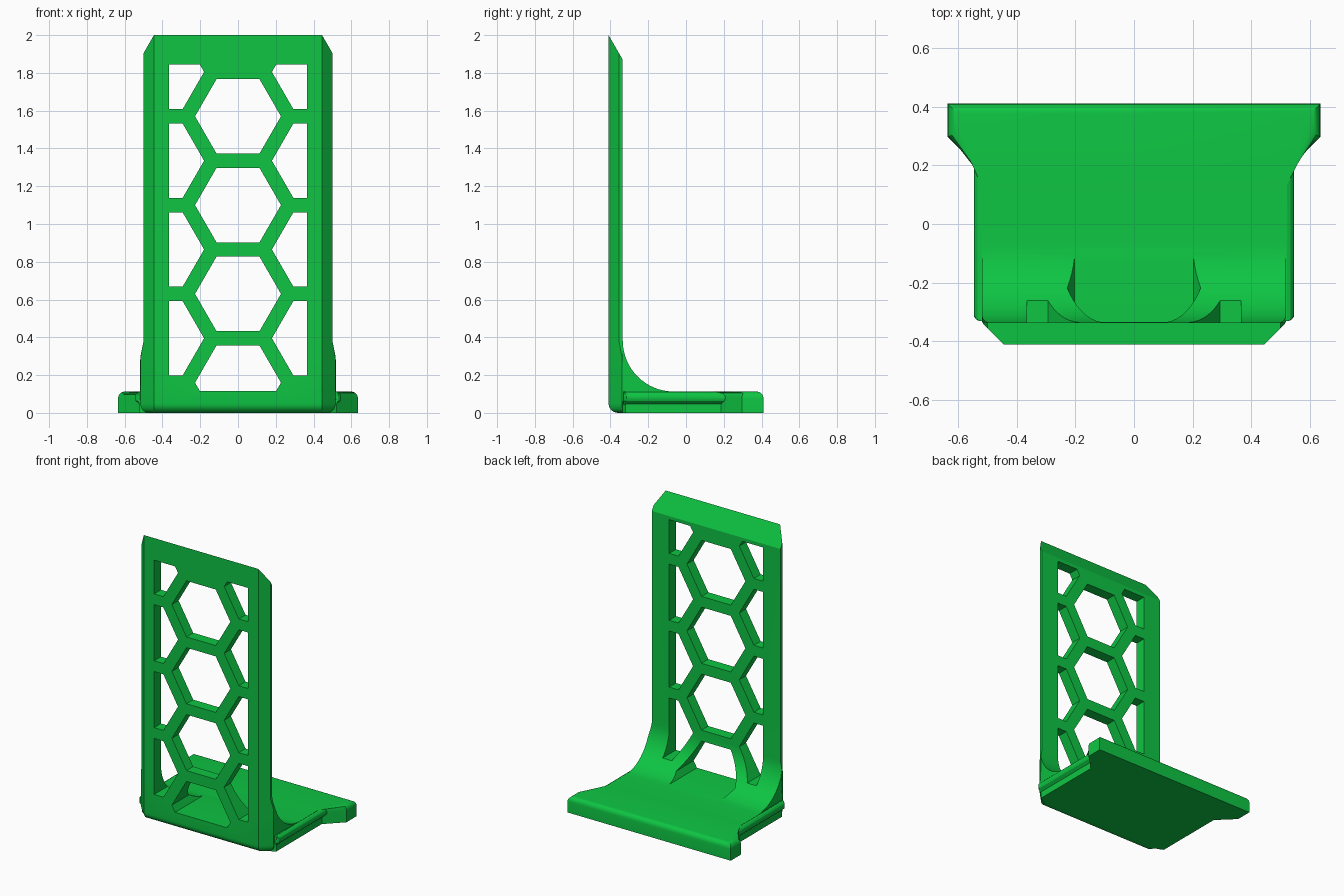
import bpy, bmesh, math

if "Cube" in bpy.data.objects:
    bpy.data.objects.remove(bpy.data.objects["Cube"])

green = bpy.data.materials.new("bright green")
green.diffuse_color = (0.0044, 0.56, 0.056, 1)
green.use_nodes = True
green.node_tree.nodes["Principled BSDF"].inputs["Base Color"].default_value = green.diffuse_color


def finish(bm, name):
    bmesh.ops.recalc_face_normals(bm, faces=bm.faces)
    me = bpy.data.meshes.new(name)
    bm.to_mesh(me)
    bm.free()
    me.materials.append(green)
    ob = bpy.data.objects.new(name, me)
    bpy.context.collection.objects.link(ob)
    return ob


def loft(bm, rings):
    """Skin a list of equal-length closed rings and cap both ends."""
    vs = [[bm.verts.new(p) for p in r] for r in rings]
    n = len(rings[0])
    for a, b in zip(vs, vs[1:]):
        for i in range(n):
            j = (i + 1) % n
            bm.faces.new((a[i], a[j], b[j], b[i]))
    bm.faces.new(vs[0])
    bm.faces.new(vs[-1])


def boolean(ob, other, op):
    mod = ob.modifiers.new(op, 'BOOLEAN')
    mod.operation, mod.object, mod.solver = op, other, 'EXACT'
    bpy.context.view_layer.objects.active = ob
    bpy.ops.object.modifier_apply(modifier=mod.name)
    bpy.data.objects.remove(other)


BACK, FRONT, TOP = -0.335, -0.41, 0.113

# upright panel: chamfered front edges, rounded bottom front edge
levels = []
for i in range(7):
    a = math.pi / 2 * i / 6
    levels.append((0.05 * (1 - math.cos(a)), 0.05 * (1 - math.sin(a)), 0.515))
levels += [(0.3, 0, 0.515), (0.38, 0, 0.5), (2.2, 0, 0.5)]
rings = []
for z, d, w in levels:
    yf = FRONT + d
    w = min(w, 0.445 + BACK - yf - 0.002)
    ys = yf + w - 0.445
    rings.append([(-0.445, yf, z), (0.445, yf, z), (w, ys, z),
                  (w, BACK, z), (-w, BACK, z), (-w, ys, z)])
bm = bmesh.new()
loft(bm, rings)
# slanted top
cut = bmesh.ops.bisect_plane(bm, geom=bm.verts[:] + bm.edges[:] + bm.faces[:],
                             plane_co=(0, FRONT, 2), plane_no=(0, 0.866, 0.5),
                             clear_outer=True)
bmesh.ops.holes_fill(bm, edges=[e for e in bm.edges if e.is_boundary])
bracket = finish(bm, "bracket")

# curved gusset between panel and base
R, cy, cz = 0.27, -0.065, 0.383
prof = [(cy, 0.06), (BACK - 0.001, 0.06)]
for i in range(17):
    a = math.pi / 2 * i / 16
    prof.append((cy - R * math.cos(a), cz - R * math.sin(a)))


def gusset_width(z):
    return 0.518 - 0.018 * min(1, max(0, (z - 0.29) / 0.09))


bm = bmesh.new()
loft(bm, [[(s * gusset_width(z), y, z) for y, z in prof] for s in (-1, 1)])
boolean(bracket, finish(bm, "gusset"), 'UNION')

# honeycomb openings, trimmed to a rectangular window
bm = bmesh.new()
PITCH, HEX = 0.47, 0.2275
centres = [(0, 0.16 + PITCH * i) for i in range(4)]
centres += [(s * 0.407, 0.395 + PITCH * i) for s in (-1, 1) for i in range(4)]
for x, z in centres:
    loft(bm, [[(x + HEX * math.cos(k * math.pi / 3), y,
                z + HEX * math.sin(k * math.pi / 3)) for k in range(6)]
              for y in (-0.6, 0)])
holes = finish(bm, "honeycomb_cutter")
bm = bmesh.new()
loft(bm, [[(-0.365, y, 0.116), (0.365, y, 0.116), (0.365, y, 1.845), (-0.365, y, 1.845)]
          for y in (-0.55, -0.02)])
boolean(holes, finish(bm, "window"), 'INTERSECT')
holes.hide_render = True
boolean(bracket, holes, 'DIFFERENCE')

# base plate with flared rear flange and rounded upper rim
half = [(0.46, -0.345), (0.5, -0.332), (0.522, -0.32), (0.522, 0.185),
        (0.635, 0.297), (0.635, 0.41)]
outline = half + [(-x, y) for x, y in reversed(half)]
bm = bmesh.new()
loft(bm, [[(x, y, z) for x, y in outline] for z in (0, TOP)])
rim = [e for e in bm.edges if all(v.co.z > 0.1 and v.co.y > 0.15 for v in e.verts)]
bmesh.ops.bevel(bm, geom=rim, offset=0.035, segments=5, profile=0.5, affect='EDGES')
boolean(bracket, finish(bm, "base_plate"), 'UNION')

# rounded side rails
rail = [(0.49, 0.112), (0.52, 0.112), (0.533, 0.108), (0.542, 0.099),
        (0.546, 0.087), (0.546, 0.075), (0.541, 0.063), (0.52, 0.045), (0.49, 0.045)]
for s in (-1, 1):
    bm = bmesh.new()
    loft(bm, [[(s * min(x, lim), y, z) for x, z in rail]
              for y, lim in ((-0.33, 0.53), (-0.325, 0.538), (-0.315, 0.546), (0.225, 0.546))])
    boolean(bracket, finish(bm, "side_rail"), 'UNION')

# smooth the curves, keep the edges sharp
bracket.select_set(True)
bpy.context.view_layer.objects.active = bracket
bpy.ops.object.shade_smooth_by_angle(angle=math.radians(25))
